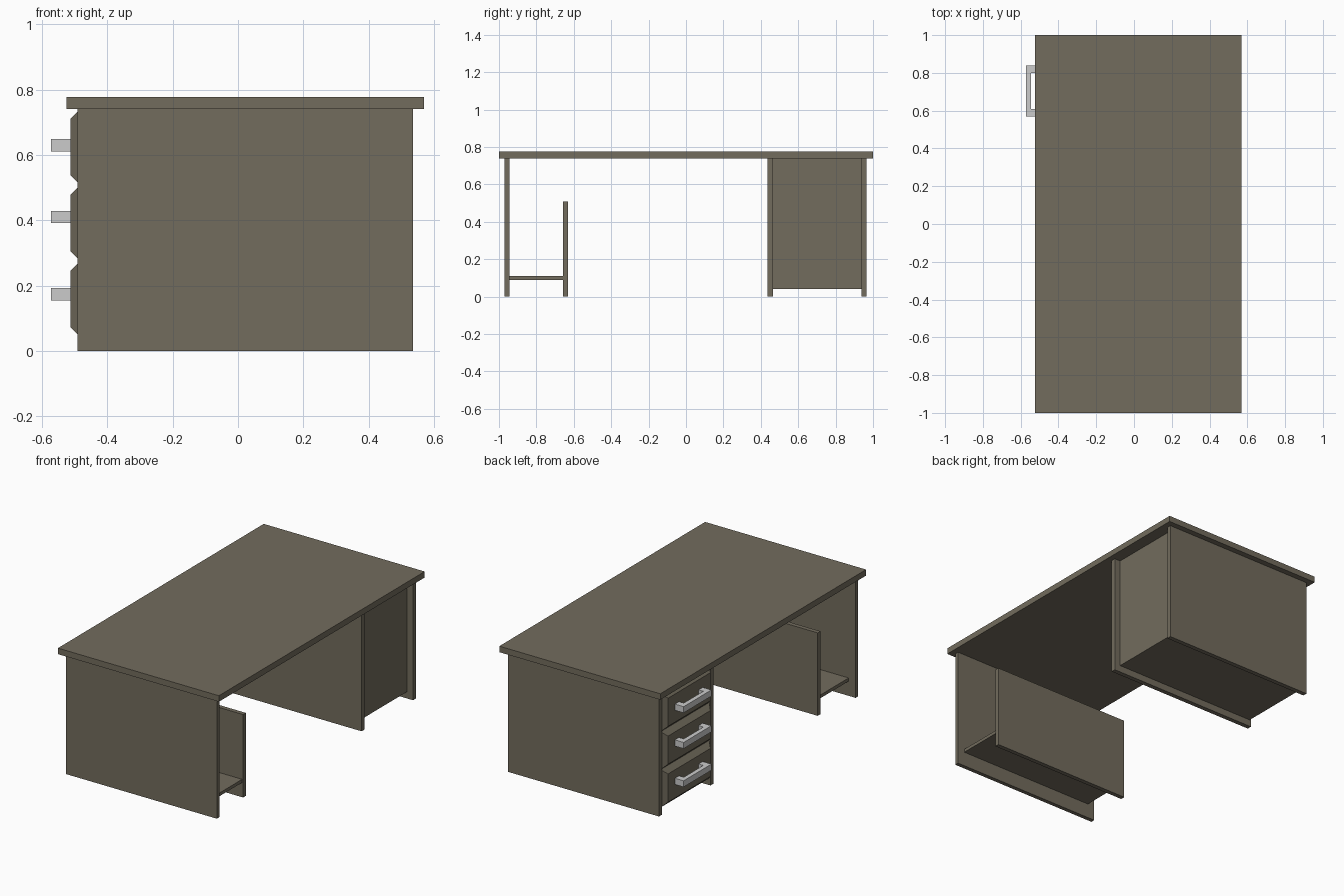
import bpy, bmesh

if "Cube" in bpy.data.objects:
    bpy.data.objects.remove(bpy.data.objects["Cube"])

wood = bpy.data.materials.new("wood")
wood.diffuse_color = (0.17, 0.15, 0.11, 1)
wood.use_nodes = True
wood.node_tree.nodes["Principled BSDF"].inputs["Base Color"].default_value = wood.diffuse_color


def finish(name, bm, mat=None):
    bmesh.ops.recalc_face_normals(bm, faces=bm.faces)
    mesh = bpy.data.meshes.new(name)
    bm.to_mesh(mesh)
    bm.free()
    obj = bpy.data.objects.new(name, mesh)
    bpy.context.collection.objects.link(obj)
    if mat:
        mesh.materials.append(mat)
    return obj


def box(name, x, y, z, mat=wood):
    bm = bmesh.new()
    bmesh.ops.create_cube(bm, size=1)
    for v in bm.verts:
        v.co = [r[0] if c < 0 else r[1] for c, r in zip(v.co, (x, y, z))]
    return finish(name, bm, mat)


def drawer_front(name, x, y, z, inset):
    # Block whose outer (-x) face is narrowed into a bevelled panel
    obj = box(name, x, y, z)
    ym, zm = sum(y) / 2, sum(z) / 2
    for v in obj.data.vertices:
        if v.co.x < sum(x) / 2:
            v.co.y += inset if v.co.y < ym else -inset
            v.co.z += inset if v.co.z < zm else -inset


def handle(name, zc):
    # U-shaped pull extruded vertically
    profile = [(-0.513, 0.57), (-0.572, 0.57), (-0.572, 0.84), (-0.513, 0.84),
               (-0.513, 0.80), (-0.545, 0.80), (-0.545, 0.61), (-0.513, 0.61)]
    bm = bmesh.new()
    face = bm.faces.new([bm.verts.new((x, y, zc - 0.019)) for x, y in profile])
    ext = bmesh.ops.extrude_face_region(bm, geom=[face], use_keep_orig=True)
    top = [g for g in ext["geom"] if isinstance(g, bmesh.types.BMVert)]
    bmesh.ops.translate(bm, verts=top, vec=(0, 0, 0.038))
    finish(name, bm)


# Table top
box("desk_top", (-0.525, 0.57), (-1, 1), (0.74, 0.777))

# Full-height side panels
side_x = (-0.492, 0.535)
for name, y in (("end_panel", (-0.97, -0.945)),
                ("cabinet_inner_panel", (0.437, 0.465)),
                ("cabinet_outer_panel", (0.937, 0.965))):
    box(name, side_x, y, (0, 0.74))

# Open computer stand: low divider and shelf
box("low_divider", (-0.455, 0.495), (-0.657, -0.63), (0, 0.51))
box("low_shelf", (-0.445, 0.488), (-0.945, -0.657), (0.09, 0.11))

# Drawer cabinet body
box("cabinet_body", (-0.483, 0.495), (0.465, 0.937), (0.042, 0.74))

# Three drawers with handles
pitch = 0.233
for i in range(3):
    z0 = 0.042 + i * pitch
    drawer_front(f"drawer_front_{i + 1}", (-0.513, -0.483), (0.465, 0.937),
                 (z0, z0 + pitch), 0.03)
    handle(f"drawer_handle_{i + 1}", 0.174 + i * 0.2275)
for i, zc in enumerate((0.174, 0.41, 0.63)):
    obj = bpy.data.objects[f"drawer_handle_{i + 1}"]
    obj.location.z = zc - (0.174 + i * 0.2275)
